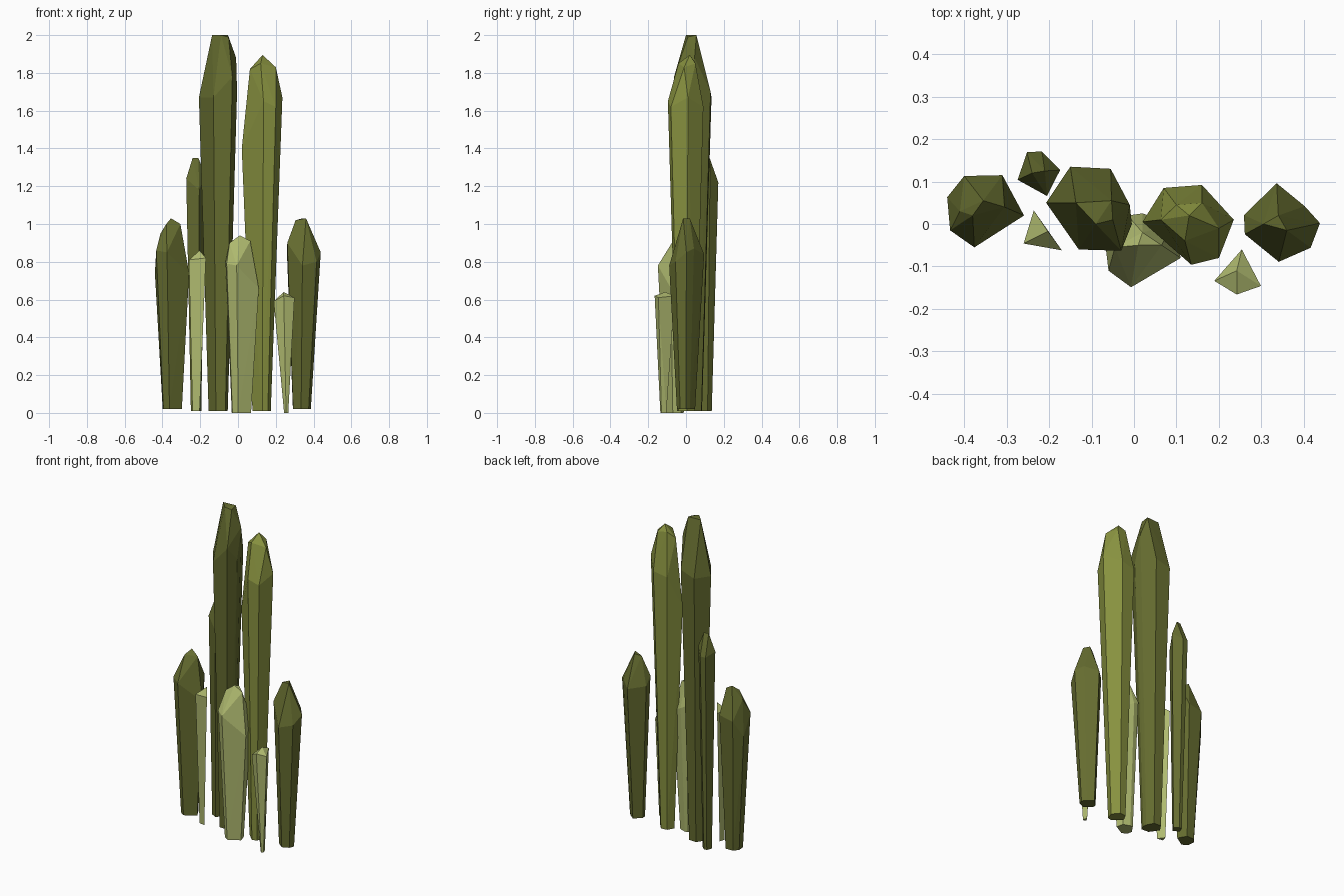
import bpy, bmesh


def material(name, rgb):
    m = bpy.data.materials.new(name)
    m.diffuse_color = (*rgb, 1)
    return m


DARK = material("dark olive", (0.130, 0.150, 0.029))
MID = material("yellow olive", (0.245, 0.285, 0.050))
PALE = material("pale olive", (0.430, 0.490, 0.160))


def crystal(name, mat, shoulder, tip, base, base_z):
    """Faceted shard: hull of a shoulder ring, tip points and a shrunken flat base.
    base = centre x, centre y, x scale, y scale relative to the shoulder ring."""
    bx, by, sx, sy = base
    xs = [p[0] for p in shoulder]
    ys = [p[1] for p in shoulder]
    cx, cy = (min(xs) + max(xs)) / 2, (min(ys) + max(ys)) / 2
    foot = [(bx + (x - cx) * sx, by + (y - cy) * sy, base_z) for x, y, z in shoulder]
    bm = bmesh.new()
    for p in shoulder + tip + foot:
        bm.verts.new(p)
    res = bmesh.ops.convex_hull(bm, input=bm.verts[:])
    loose = {v for v in res["geom_interior"] + res["geom_unused"]
             if isinstance(v, bmesh.types.BMVert) and not v.link_faces}
    bmesh.ops.delete(bm, geom=list(loose), context='VERTS')
    bmesh.ops.recalc_face_normals(bm, faces=bm.faces[:])
    mesh = bpy.data.meshes.new(name)
    bm.to_mesh(mesh)
    bm.free()
    mesh.materials.append(mat)
    bpy.context.collection.objects.link(bpy.data.objects.new(name, mesh))


# Two tall central shards
crystal("tallest_shard", DARK,
        [(-.15, .135, 1.67), (-.055, .13, 1.70), (-.01, .045, 1.88), (-.005, 0, 1.70),
         (-.03, -.063, 1.78), (-.13, -.06, 1.67), (-.207, .05, 1.67)],
        [(-.137, .05, 2.0), (-.053, .055, 2.0), (-.09, 0, 2.0), (-.05, .01, 1.99)],
        (-.105, .035, .5, .5), .01)
crystal("second_tall_shard", MID,
        [(.02, .005, 1.40), (.07, .085, 1.60), (.16, .092, 1.62), (.235, .01, 1.67),
         (.20, -.08, 1.62), (.135, -.096, 1.65)],
        [(.13, .02, 1.895), (.063, .01, 1.82), (.20, -.01, 1.83),
         (.10, .045, 1.86), (.16, .05, 1.85), (.12, -.04, 1.85)],
        (.125, .0, .45, .5), .01)

# Shorter dark shards
crystal("back_shard", DARK,
        [(-.252, .169, 1.22), (-.217, .171, 1.22), (-.174, .127, 1.26),
         (-.205, .066, 1.18), (-.274, .104, 1.24)],
        [(-.24, .12, 1.35), (-.21, .125, 1.35)],
        (-.222, .11, .55, .5), .01)
crystal("left_shard", DARK,
        [(-.40, .113, .84), (-.31, .115, .86), (-.259, .02, .74),
         (-.376, -.055, .85), (-.433, -.015, .86), (-.44, .063, .74)],
        [(-.355, .055, 1.03), (-.305, .04, 1.0), (-.41, .03, .95), (-.38, .02, 1.0)],
        (-.348, .03, .56, .55), .02)
crystal("right_shard", DARK,
        [(.336, .096, .84), (.402, .042, .87), (.438, .002, .85), (.416, -.056, .80),
         (.341, -.089, .78), (.261, -.024, .90), (.259, .021, .85)],
        [(.34, .02, 1.03), (.305, 0, 1.02), (.36, -.015, 1.03)],
        (.338, .0, .53, .52), .02)

# Pale small shards
crystal("pale_middle_shard", PALE,
        [(.11, -.08, .66), (-.007, -.149, .78), (-.06, -.11, .79),
         (-.066, -.06, .80), (-.015, .02, .80), (.02, .025, .78), (.09, 0, .74)],
        [(.01, -.05, .94), (-.045, -.055, .90), (.065, -.05, .91), (.02, -.02, .93)],
        (.018, -.06, .58, .55), 0)
crystal("pale_left_sliver", PALE,
        [(-.236, .032, .82), (-.17, -.062, .82), (-.26, -.046, .81)],
        [(-.203, -.017, .86)],
        (-.222, -.02, .42, .42), .01)
crystal("pale_right_sliver", PALE,
        [(.254, -.06, .62), (.299, -.146, .61), (.242, -.166, .62), (.189, -.134, .59)],
        [(.242, -.11, .64)],
        (.255, -.12, .2, .3), 0)
